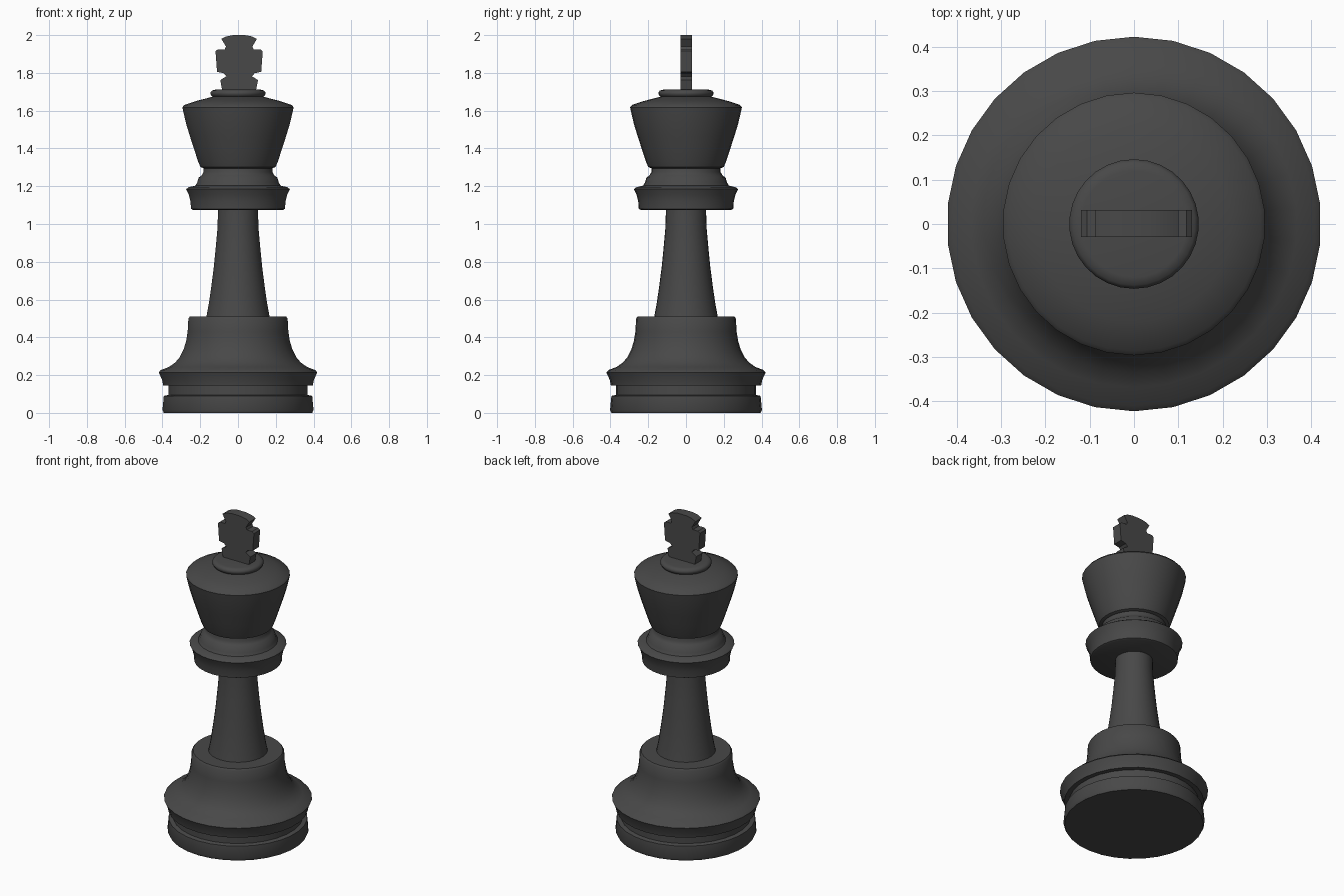
import bpy
import bmesh
import math

SIDES = 30

if "Cube" in bpy.data.objects:
    bpy.data.objects.remove(bpy.data.objects["Cube"], do_unlink=True)

# Single dark finish
dark = bpy.data.materials.new("charcoal")
dark.use_nodes = True
dark.diffuse_color = (0.065, 0.065, 0.065, 1)
shader = dark.node_tree.nodes["Principled BSDF"]
shader.inputs["Base Color"].default_value = dark.diffuse_color
shader.inputs["Roughness"].default_value = 0.6


def finish(name, bm, angle):
    """Turn a bmesh into a shaded object."""
    bmesh.ops.recalc_face_normals(bm, faces=bm.faces)
    mesh = bpy.data.meshes.new(name)
    bm.to_mesh(mesh)
    bm.free()
    mesh.materials.append(dark)
    obj = bpy.data.objects.new(name, mesh)
    bpy.context.collection.objects.link(obj)
    bpy.ops.object.select_all(action='DESELECT')
    obj.select_set(True)
    bpy.context.view_layer.objects.active = obj
    bpy.ops.object.shade_smooth_by_angle(angle=math.radians(angle))
    return obj


def lathe(name, profile):
    """Revolve (radius, height) points around z and cap both ends."""
    bm = bmesh.new()
    rings = []
    for radius, z in profile:
        ring = []
        for i in range(SIDES):
            a = math.pi / 2 + math.tau * i / SIDES
            ring.append(bm.verts.new((radius * math.cos(a), radius * math.sin(a), z)))
        rings.append(ring)
    for low, high in zip(rings, rings[1:]):
        for i in range(SIDES):
            j = (i + 1) % SIDES
            bm.faces.new((low[i], low[j], high[j], high[i]))
    bm.faces.new(rings[0][::-1])
    bm.faces.new(rings[-1])
    return finish(name, bm, 40)


# Foot ring, groove and flared base
lathe("base", [
    (0.395, 0), (0.402, 0.015), (0.395, 0.09), (0.37, 0.095), (0.37, 0.145),
    (0.398, 0.145), (0.404, 0.175), (0.422, 0.215), (0.41, 0.227), (0.368, 0.243),
    (0.335, 0.266), (0.31, 0.295), (0.29, 0.335), (0.276, 0.38), (0.268, 0.43),
    (0.264, 0.5), (0.256, 0.511),
])

# Tapered stem
lathe("stem", [
    (0.17, 0.5), (0.155, 0.58), (0.142, 0.67), (0.129, 0.77),
    (0.118, 0.88), (0.109, 0.98), (0.106, 1.09),
])

# Collar with flared rim and narrow neck
lathe("collar", [
    (0.24, 1.075), (0.25, 1.08), (0.253, 1.12), (0.262, 1.155), (0.276, 1.185),
    (0.262, 1.195), (0.227, 1.203), (0.217, 1.22), (0.21, 1.245), (0.193, 1.258),
    (0.183, 1.275), (0.183, 1.31),
])

# Flared head with sloping crown
lathe("head", [
    (0.183, 1.295), (0.2, 1.302), (0.212, 1.33), (0.235, 1.4), (0.256, 1.465),
    (0.276, 1.53), (0.29, 1.59), (0.296, 1.618), (0.286, 1.63), (0.22, 1.652),
    (0.13, 1.675),
])

# Small rounded disc on the crown
lathe("crown_disc", [
    (0.125, 1.67), (0.138, 1.675), (0.146, 1.687), (0.146, 1.697),
    (0.138, 1.707), (0.12, 1.711),
])

# Flat cross finial: half outline mirrored, then extruded through its thickness
half = [
    (0.088, 1.7), (0.1, 1.762), (0.068, 1.782), (0.082, 1.798), (0.117, 1.806),
    (0.125, 1.915), (0.112, 1.925), (0.076, 1.925), (0.07, 1.94), (0.094, 1.98),
    (0.068, 1.993), (0.03, 2.0),
]
outline = half + [(-x, z) for x, z in reversed(half)]
bm = bmesh.new()
back = bm.faces.new([bm.verts.new((x + 0.006, -0.029, z)) for x, z in outline])
extruded = bmesh.ops.extrude_face_region(bm, geom=[back])["geom"]
moved = [v for v in extruded if isinstance(v, bmesh.types.BMVert)]
bmesh.ops.translate(bm, verts=moved, vec=(0, 0.061, 0))
finish("cross", bm, 30)
